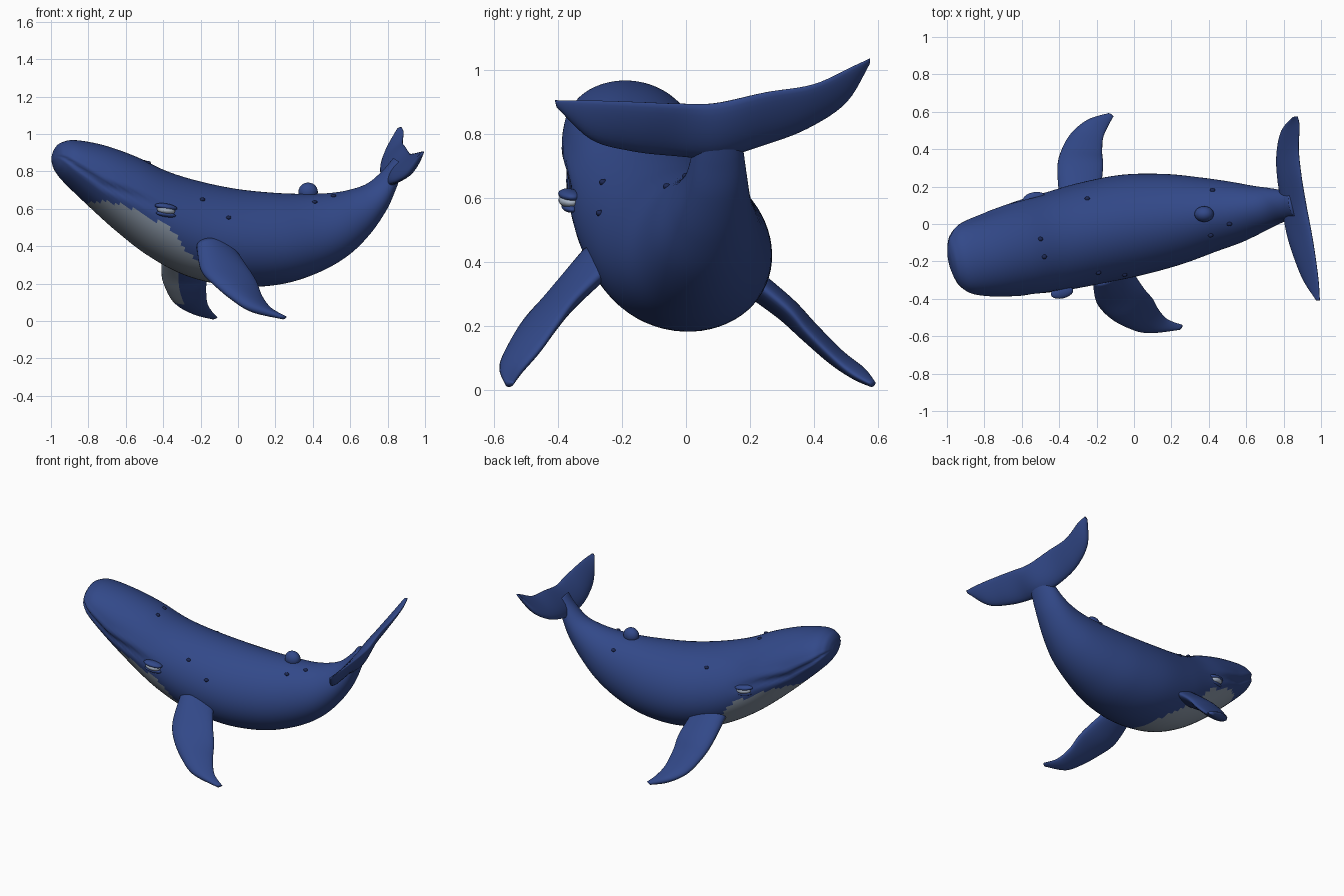
import bpy, bmesh
from math import sin, cos, pi, exp
from mathutils import Vector, Matrix
from mathutils.bvhtree import BVHTree

if "Cube" in bpy.data.objects:
    bpy.data.objects.remove(bpy.data.objects["Cube"])


def material(name, colour):
    mat = bpy.data.materials.new(name)
    mat.use_nodes = True
    mat.diffuse_color = (*colour, 1)
    shader = mat.node_tree.nodes["Principled BSDF"]
    shader.inputs["Base Color"].default_value = (*colour, 1)
    shader.inputs["Roughness"].default_value = 0.8
    return mat


blue = material("deep blue skin", (0.032, 0.066, 0.25))
grey = material("pale grey throat", (0.24, 0.29, 0.36))
pale = material("pale eye", (0.42, 0.49, 0.6))
navy = material("dark navy spots", (0.012, 0.022, 0.09))


def finish(bm, name, materials):
    bmesh.ops.recalc_face_normals(bm, faces=bm.faces)
    mesh = bpy.data.meshes.new(name)
    for face in bm.faces:
        face.smooth = True
    bm.to_mesh(mesh)
    bm.free()
    for mat in materials:
        mesh.materials.append(mat)
    obj = bpy.data.objects.new(name, mesh)
    bpy.context.collection.objects.link(obj)
    return obj


def spline(rows, steps):
    """Smooth interpolation through rows of numbers, yielding (position, row)."""
    rows = [Vector(r) for r in rows]
    last = len(rows) - 1
    for i in range(last * steps + 1):
        k = min(i // steps, last - 1)
        t = i / steps - k
        a, b, c, d = (rows[min(max(k + o, 0), last)] for o in (-1, 0, 1, 2))
        yield i / steps, b + 0.5 * t * (
            (c - a) + t * ((2 * a - 5 * b + 4 * c - d) + t * (3 * (b - c) + d - a)))


def keyed(keys, s):
    """Piecewise linear value; keys are (position, value)."""
    if s <= keys[0][0]:
        return keys[0][1]
    for (s0, v0), (s1, v1) in zip(keys, keys[1:]):
        if s <= s1:
            return v0 + (v1 - v0) * (s - s0) / (s1 - s0)
    return keys[-1][1]


def loft(rings, paint=None):
    """Skin closed rings of points; paint(ring, point) picks the material."""
    bm = bmesh.new()
    loops = [[bm.verts.new(p) for p in ring] for ring in rings]
    count = len(loops[0])
    for i, (one, two) in enumerate(zip(loops, loops[1:])):
        for j in range(count):
            k = (j + 1) % count
            face = bm.faces.new((one[j], one[k], two[k], two[j]))
            if paint:
                face.material_index = paint(i, j)
    for end in (loops[0], loops[-1]):
        bm.faces.new(end)
    return bm


# Body sections: top x, z, bottom x, z, centre y, half width
sections = [
    (-.985, .895, -.992, .86, -.2, .04),
    (-.97, .93, -.982, .825, -.2, .095),
    (-.94, .955, -.965, .79, -.198, .14),
    (-.87, .967, -.92, .735, -.188, .185),
    (-.72, .94, -.79, .61, -.165, .22),
    (-.55, .88, -.64, .475, -.13, .248),
    (-.38, .80, -.47, .345, -.095, .265),
    (-.2, .745, -.27, .24, -.05, .275),
    (0, .705, -.02, .185, -.005, .273),
    (.2, .685, .22, .195, .027, .245),
    (.36, .68, .42, .255, .05, .203),
    (.5, .685, .58, .345, .065, .165),
    (.61, .705, .7, .46, .08, .127),
    (.7, .74, .79, .59, .095, .098),
    (.78, .81, .84, .70, .1, .08),
    (.83, .87, .88, .81, .1, .065)]
mouth = [(1, .52), (2, .48), (3, .4), (4, .36), (5, .47), (6, .55)]
lip_depth = [(0, 0), (1.5, 1), (4.5, 1), (6.2, 0)]
throat = [(3.8, 0), (4.1, .16), (4.6, .27), (5.2, .33), (6, .37), (6.7, .2), (7.3, .1), (7.6, 0)]
side = Vector((-.2, .98, 0))
SIDES, STEPS = 64, 8
rings, places = [], []
for s, (tx, tz, bx, bz, cy, half) in spline(sections, STEPS):
    top, bottom = Vector((tx, cy, tz)), Vector((bx, cy, bz))
    centre, up = (top + bottom) / 2, (top - bottom) / 2
    ring = []
    for j in range(SIDES):
        a = 2 * pi * (j + .5) / SIDES
        height = (1 - cos(a)) / 2
        gap = height - keyed(mouth, s)
        # Mouth groove with a raised lip on either side
        lip = keyed(lip_depth, s) * (
            .035 * exp(-((gap - .1) / .06) ** 2) - .06 * exp(-(gap / .04) ** 2)
            + .02 * exp(-((gap + .1) / .06) ** 2))
        width = half * sin(a) * (1 + .07 * cos(a)) * (1 + lip)
        ring.append(centre - up * cos(a) + side * width)
    rings.append(ring)
    places.append(s)


def paint_throat(i, j):
    height = (1 - cos(2 * pi * (j + 1) / SIDES)) / 2
    return int(height < keyed(throat, places[i]))


body_mesh = loft(rings, paint_throat)
skin = BVHTree.FromBMesh(body_mesh)
finish(body_mesh, "body", [blue, grey])


# Fins: each row is leading edge xyz, trailing edge xyz, thickness
def fin(name, rows, paint=None, sides=24):
    rows = [r for _, r in spline(rows, 6)]
    span = Vector(rows[-1][:3]) - Vector(rows[0][:3])
    rings = []
    for r in rows:
        lead, trail = Vector(r[:3]), Vector(r[3:6])
        half = (trail - lead) / 2
        thick = half.cross(span).normalized() * r[6] / 2
        angles = [2 * pi * j / sides for j in range(sides)]
        rings.append([(lead + trail) / 2 + half * cos(a) + thick * sin(a) * (1 - .25 * cos(a))
                      for a in angles])
    return finish(loft(rings, paint), name, [blue, grey])


# Grey leading edge on the inner face of the left flipper
def paint_edge(i, j):
    return int(i < 17 and 12 <= j < 17)


fin("left_flipper", [
    (-.40, .14, .38, -.18, .16, .38, .09),
    (-.41, .30, .26, -.165, .31, .26, .075),
    (-.39, .39, .18, -.17, .38, .18, .065),
    (-.34, .48, .10, -.165, .46, .10, .055),
    (-.25, .555, .05, -.14, .52, .05, .045),
    (-.14, .59, .015, -.11, .575, .02, .02)], paint_edge)
fin("right_flipper", [
    (-.22, -.31, .41, -.03, -.22, .40, .1),
    (-.20, -.42, .28, .05, -.34, .29, .085),
    (-.13, -.50, .20, .1, -.40, .21, .075),
    (-.03, -.555, .12, .13, -.455, .13, .065),
    (.07, -.58, .06, .18, -.51, .065, .05),
    (.24, -.565, .015, .26, -.54, .02, .02)])
fin("tail_flukes", [
    (.85, .572, 1.02, .875, .575, 1.035, .015),
    (.79, .50, .90, .885, .52, 1.01, .035),
    (.765, .38, .82, .88, .40, .955, .045),
    (.77, .25, .77, .895, .25, .93, .055),
    (.80, .10, .73, .92, .09, .895, .075),
    (.82, -.05, .735, .945, -.03, .895, .055),
    (.86, -.18, .75, .965, -.15, .90, .05),
    (.91, -.30, .785, .985, -.30, .905, .04),
    (.975, -.405, .885, .993, -.41, .905, .015)])


def blob(name, centre, size, mat, turn=None):
    bm = bmesh.new()
    bmesh.ops.create_uvsphere(bm, u_segments=20, v_segments=12, radius=1)
    bm.transform(Matrix.Translation(centre) @ (turn or Matrix()) @ Matrix.Diagonal((*size, 1)))
    return finish(bm, name, [mat])


# Small rounded fin on the back
blob("back_fin", (.375, .053, .69), (.052, .042, .05), blue)

# Eyes under heavy lids
yaw = Matrix.Rotation(.22, 4, "Z") @ Matrix.Rotation(.15, 4, "Y")
for name, spot in (("right", Vector((-.385, -.365, .592))), ("left", Vector((-.535, .137, .592)))):
    blob(name + "_eye", spot, (.05, .033, .022), pale, yaw)
    blob(name + "_eyelid", spot + Vector((0, 0, .018)), (.062, .033, .018), blue, yaw)
    blob(name + "_lower_lid", spot - Vector((0, 0, .022)), (.055, .022, .014), blue, yaw)

# Skin bumps dropped onto the back
bumps = [(.41, -.06), (.51, 0), (.42, .18), (.6, .215), (-.25, .135),
         (-.5, -.08), (-.48, -.175), (-.19, -.26), (-.05, -.27)]
for n, (x, y) in enumerate(bumps):
    hit = skin.ray_cast(Vector((x, y, 2)), Vector((0, 0, -1)))[0]
    if hit:
        blob(f"skin_bump_{n + 1}", hit, (.014, .012, .01), navy)
